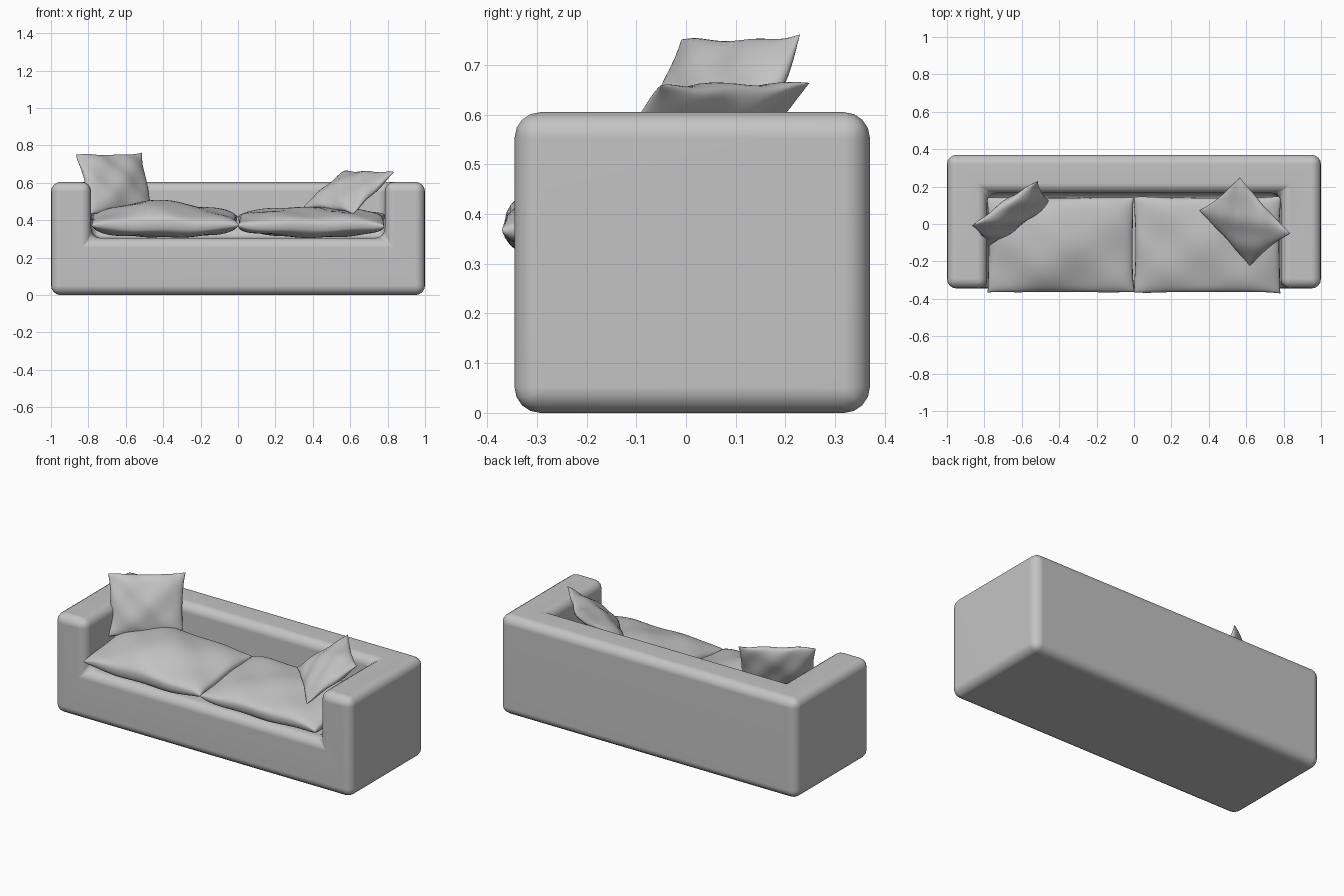
import bpy, bmesh, math
from mathutils import Vector

cube = bpy.data.objects.get("Cube")
if cube:
    bpy.data.objects.remove(cube, do_unlink=True)

# Single upholstery colour
fabric = bpy.data.materials.new("grey_fabric")
fabric.use_nodes = True
grey = (0.55, 0.55, 0.55, 1)
fabric.diffuse_color = grey
for node in fabric.node_tree.nodes:
    if node.type == 'BSDF_PRINCIPLED':
        node.inputs["Base Color"].default_value = grey


def finish(name, bm, angle):
    bmesh.ops.recalc_face_normals(bm, faces=bm.faces[:])
    mesh = bpy.data.meshes.new(name)
    bm.to_mesh(mesh)
    bm.free()
    mesh.materials.append(fabric)
    obj = bpy.data.objects.new(name, mesh)
    bpy.context.collection.objects.link(obj)
    bpy.ops.object.select_all(action='DESELECT')
    obj.select_set(True)
    bpy.context.view_layer.objects.active = obj
    bpy.ops.object.shade_smooth_by_angle(angle=math.radians(angle))
    return obj


def sofa_frame():
    """Rounded block with a seat recess open to the front and top."""
    xs, ys, zs = (-1, -0.785, 0.785, 1), (-0.345, 0.165, 0.37), (0, 0.305, 0.605)
    solid = {(i, j, k) for i in range(3) for j in range(2) for k in range(2)}
    solid.remove((1, 0, 1))
    bm = bmesh.new()
    for cell in solid:
        for axis in range(3):
            for side in (0, 1):
                near = list(cell)
                near[axis] += 2 * side - 1
                if tuple(near) in solid:
                    continue
                b, c = [a for a in range(3) if a != axis]
                verts = []
                for db, dc in ((0, 0), (1, 0), (1, 1), (0, 1)):
                    p = list(cell)
                    p[axis] += side
                    p[b] += db
                    p[c] += dc
                    verts.append(bm.verts.new((xs[p[0]], ys[p[1]], zs[p[2]])))
                bm.faces.new(verts)
    bmesh.ops.remove_doubles(bm, verts=bm.verts[:], dist=0.001)
    bmesh.ops.recalc_face_normals(bm, faces=bm.faces[:])
    bmesh.ops.dissolve_limit(bm, angle_limit=0.02, verts=bm.verts[:], edges=bm.edges[:])
    bmesh.ops.bevel(bm, geom=bm.edges[:], offset=0.052, offset_type='OFFSET',
                    segments=4, profile=0.5, affect='EDGES', clamp_overlap=True)
    obj = finish("sofa_frame", bm, 45)
    obj.modifiers.new("flat_panels", 'WEIGHTED_NORMAL')


def cushion(name, corners, top, under, power, pinch, hump=0, hump_u=0, wave=0.004, phase=0):
    """Stuffed cushion stretched between four seam corners."""
    a, b, c, d = [Vector(p) for p in corners]
    normal = (b - a).cross(d - a).normalized()
    n = 28
    bm = bmesh.new()
    for side in (1, -1):
        grid = []
        for i in range(n + 1):
            row = []
            for j in range(n + 1):
                u = math.sin(math.pi * (i / n - 0.5))
                v = math.sin(math.pi * (j / n - 0.5))
                fill = max(0, (1 - u * u) * (1 - v * v)) ** power
                # Seam bows inward between the corners and ripples a little
                ripple = wave * math.sin(7 * u + 5 * v + phase)
                s = 0.5 + 0.5 * u * (1 - pinch * (1 - v * v)) + ripple * v * v
                t = 0.5 + 0.5 * v * (1 - pinch * (1 - u * u)) + 2 * ripple * u * u
                pos = (a * (1 - s) + b * s) * (1 - t) + (d * (1 - s) + c * s) * t
                if side > 0:
                    lift = top * fill + hump * fill * math.exp(-5 * (u - hump_u) ** 2 - v * v)
                else:
                    lift = -under * fill
                lift += ripple + wave * fill * math.sin(5 * u - 4 * v + phase)
                row.append(bm.verts.new(pos + normal * lift))
            grid.append(row)
        for i in range(n):
            for j in range(n):
                bm.faces.new((grid[i][j], grid[i + 1][j], grid[i + 1][j + 1], grid[i][j + 1]))
    bmesh.ops.remove_doubles(bm, verts=bm.verts[:], dist=0.0002)
    finish(name, bm, 75)


def seat_corners(x0, x1):
    front, back = (-0.368, 0.37), (0.145, 0.42)
    return [(x0, *front), (x1, *front), (x1, *back), (x0, *back)]


sofa_frame()

# Seat cushions
cushion("right_seat_cushion", seat_corners(-0.785, 0.0), 0.072, 0.08, 0.33, 0.02,
        hump=0.045, hump_u=-0.15)
cushion("left_seat_cushion", seat_corners(0.0, 0.785), 0.068, 0.08, 0.33, 0.02, phase=2)

# Throw pillows
cushion("right_throw_pillow",
        [(-0.79, -0.12, 0.43), (-0.45, 0.12, 0.44), (-0.515, 0.23, 0.76), (-0.865, -0.01, 0.755)],
        0.06, 0.05, 0.5, 0.06, phase=1)
cushion("left_throw_pillow",
        [(0.35, 0.07, 0.475), (0.62, -0.225, 0.44), (0.835, -0.05, 0.655), (0.565, 0.25, 0.66)],
        0.055, 0.05, 0.5, 0.06, phase=3)
